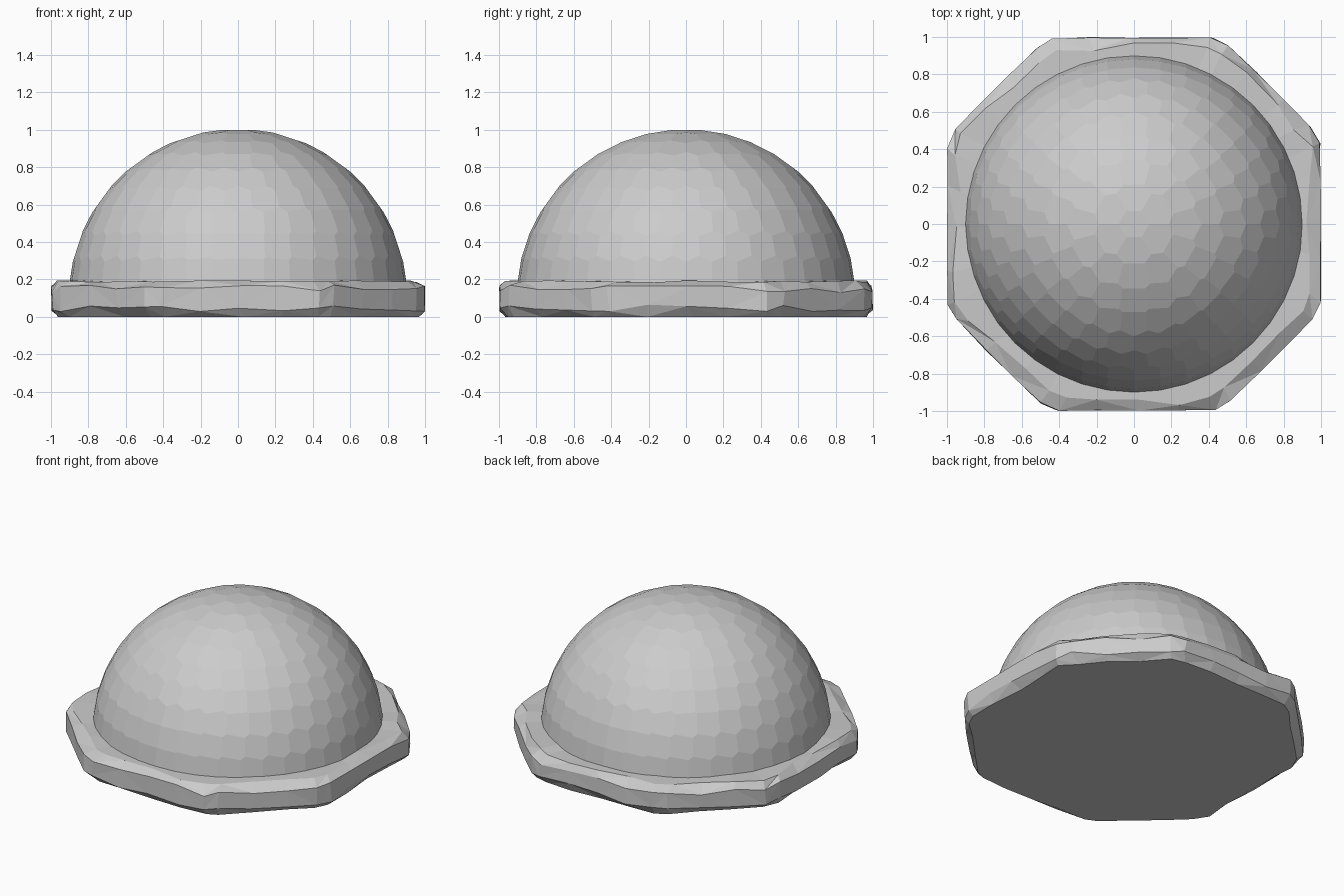
import bpy, bmesh, math, random
from mathutils import Vector

if "Cube" in bpy.data.objects:
    bpy.data.objects.remove(bpy.data.objects["Cube"])

random.seed(4)


def make_object(name, bm):
    bmesh.ops.recalc_face_normals(bm, faces=bm.faces[:])
    me = bpy.data.meshes.new(name)
    bm.to_mesh(me)
    bm.free()
    ob = bpy.data.objects.new(name, me)
    bpy.context.collection.objects.link(ob)
    return ob


def hammered_dome(name, radius, centre_z, cut_z):
    # Staggered rings of facet centres, joined as a hull
    sites = bmesh.new()
    rings = 20
    for i in range(rings + 1):
        th = math.pi * i / rings
        n = max(1, round(2 * rings * math.sin(th)))
        for k in range(n):
            a = 2 * math.pi * (k + 0.5 * (i % 2)) / n
            sites.verts.new((math.sin(th) * math.cos(a),
                             math.sin(th) * math.sin(a), math.cos(th)))
    bmesh.ops.convex_hull(sites, input=sites.verts[:])
    sites.normal_update()
    # One flat facet per site, tangent to the sphere
    bm = bmesh.new()
    corner = {}
    for f in sites.faces:
        d = f.normal.dot(f.verts[0].co)
        corner[f] = bm.verts.new(f.normal * (radius / d))
    for v in sites.verts:
        nrm = v.co.normalized()
        u = nrm.orthogonal().normalized()
        w = nrm.cross(u)

        def angle(f):
            c = f.calc_center_median()
            return math.atan2(c.dot(w), c.dot(u))
        loop = [corner[f] for f in sorted(v.link_faces, key=angle)]
        if len(loop) > 2:
            bm.faces.new(loop)
    sites.free()
    bmesh.ops.remove_doubles(bm, verts=bm.verts[:], dist=0.0005)
    bmesh.ops.translate(bm, verts=bm.verts[:], vec=(0, 0, centre_z))
    bmesh.ops.bisect_plane(bm, geom=bm.verts[:] + bm.edges[:] + bm.faces[:],
                           plane_co=(0, 0, cut_z), plane_no=(0, 0, -1),
                           clear_outer=True)
    return make_object(name, bm)


def chipped_slab(name, height):
    # Octagon outline with clipped corners, from one repeated quarter
    outline = []
    quarter = [(1, -0.43), (1, -0.22), (1, 0), (1, 0.22), (1, 0.43), (0.955, 0.51),
               (0.81, 0.66), (0.66, 0.81), (0.51, 0.955), (0.43, 1)]
    for q in range(4):
        c, s = round(math.cos(q * math.pi / 2)), round(math.sin(q * math.pi / 2))
        outline += [(x * c - y * s, x * s + y * c) for x, y in quarter[:-1]]
    n = len(outline)
    rnd = random.uniform
    bm = bmesh.new()

    def ring(inset, z, slide):
        vs = []
        for i in range(n):
            a, b = Vector(outline[i]), Vector(outline[(i + 1) % n])
            p = a.lerp(b, rnd(0, slide))
            p *= 1 - rnd(*inset)
            vs.append(bm.verts.new((p.x, p.y, rnd(*z))))
        return vs

    # Bottom edge, lower wall, upper wall, worn top edge, flat top
    rings = [ring((0.03, 0.06), (0.0, 0.0), 0.2),
             ring((0.0, 0.006), (0.028, 0.065), 0.15),
             ring((0.0, 0.006), (0.13, 0.17), 0.15),
             ring((0.03, 0.08), (height - 0.012, height), 0.25)]
    for r0, r1 in zip(rings, rings[1:]):
        for i in range(n):
            j = (i + 1) % n
            quad = (r0[i], r0[j], r1[j], r1[i])
            if i % 2:
                bm.faces.new((quad[0], quad[1], quad[2]))
                bm.faces.new((quad[0], quad[2], quad[3]))
            else:
                bm.faces.new((quad[0], quad[1], quad[3]))
                bm.faces.new((quad[1], quad[2], quad[3]))
    hub = bm.verts.new((0, 0, height))
    for i in range(n):
        bm.faces.new((rings[3][i], rings[3][(i + 1) % n], hub))
    bm.faces.new(rings[0][::-1])
    return make_object(name, bm)


chipped_slab("base_slab", 0.195)
hammered_dome("dome", 0.9, 0.1, 0.15)
